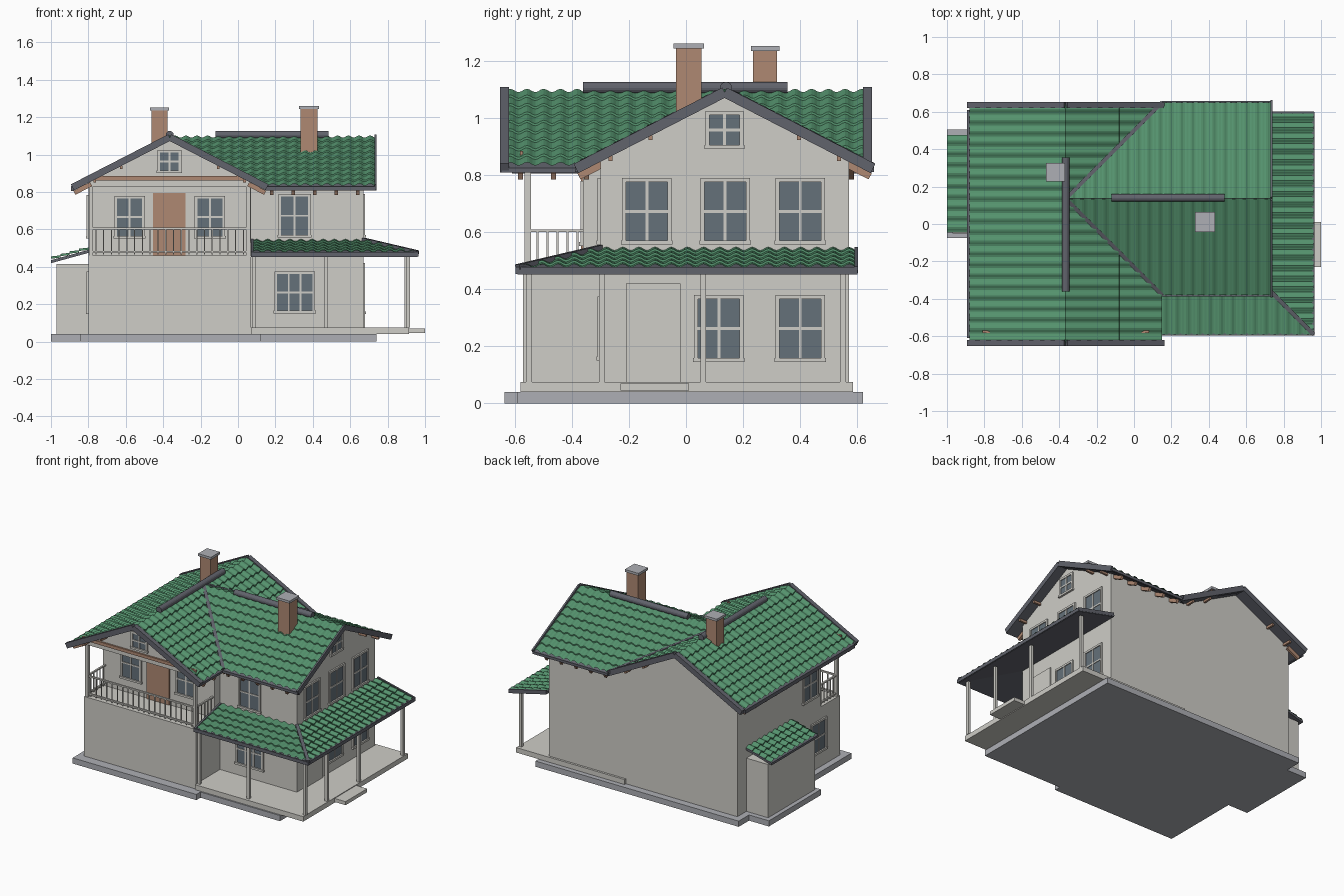
import bpy, bmesh, math
from mathutils import Vector as V, Matrix

cube = bpy.data.objects.get("Cube")
if cube:
    bpy.data.objects.remove(cube, do_unlink=True)


def material(name, *rgb):
    m = bpy.data.materials.new(name)
    m.use_nodes = True
    m.diffuse_color = (*rgb, 1)
    m.node_tree.nodes["Principled BSDF"].inputs["Base Color"].default_value = (*rgb, 1)
    return m


WALL = material("warm white plaster", .62, .61, .57)
GREEN = material("green roof", .09, .29, .155)
TRIM = material("dark grey metal", .12, .125, .15)
BROWN = material("brown wood", .43, .25, .17)
GLASS = material("window glass", .13, .165, .195)
STONE = material("grey stone", .42, .43, .46)


def finish(bm, name, *mats):
    bmesh.ops.recalc_face_normals(bm, faces=bm.faces)
    me = bpy.data.meshes.new(name)
    bm.to_mesh(me)
    bm.free()
    for m in mats:
        me.materials.append(m)
    ob = bpy.data.objects.new(name, me)
    bpy.context.collection.objects.link(ob)
    return ob


def add_box(bm, lo, hi, index=0):
    lo, hi = V(lo), V(hi)
    mat = Matrix.Translation((lo + hi) / 2) @ Matrix.Diagonal((*(hi - lo), 1))
    for v in bmesh.ops.create_cube(bm, size=1, matrix=mat)["verts"]:
        for f in v.link_faces:
            f.material_index = index


def box(name, mat, lo, hi):
    bm = bmesh.new()
    add_box(bm, lo, hi)
    return finish(bm, name, mat)


def beam(name, mat, p, q, w, h):
    p, q = V(p), V(q)
    bm = bmesh.new()
    rot = (q - p).to_track_quat('X', 'Z').to_matrix().to_4x4()
    bmesh.ops.create_cube(bm, size=1, matrix=Matrix.Translation((p + q) / 2) @ rot
                          @ Matrix.Diagonal(((q - p).length, w, h, 1)))
    return finish(bm, name, mat)


# Shared roof measures: ridge height, slope, half spans, ridge lines
R, S, HALF, EAVE = 1.09, .515, .435, .515
AX, BY = -.365, .135
LOW, FLOOR = .04, .46


def gable_wall(name, axis, c, lo, hi, z0):
    top = R - .016
    side = top - S * HALF
    prof = [(c - HALF, z0), (c + HALF, z0), (c + HALF, side), (c, top), (c - HALF, side)]
    bm = bmesh.new()
    f = bm.faces.new([bm.verts.new((u, lo, z) if axis == 'y' else (lo, u, z)) for u, z in prof])
    ext = bmesh.ops.extrude_face_region(bm, geom=[f])["geom"]
    move = V((0, hi - lo, 0)) if axis == 'y' else V((hi - lo, 0, 0))
    bmesh.ops.translate(bm, vec=move, verts=[v for v in ext if isinstance(v, bmesh.types.BMVert)])
    return finish(bm, name, WALL)


def roof(name, corner, along, length, inward, run, rise, cuts=()):
    """Ribbed tile sheet on a flat deck; corner is an eave end, cuts are (point, outward normal)."""
    corner, along, inward = V(corner), V(along), V(inward)
    ribs = round(length / .058) * 6
    courses = max(3, round(run / .055))
    tile_rows = [(k + e * .999, .008 * (1 - e)) for k in range(courses) for e in (0, 1)]
    for part, cols, rows in (("tiles", ribs, tile_rows), ("deck", 1, [(0, 0), (courses, 0)])):
        bm = bmesh.new()
        grid = []
        for t, lift in rows:
            t /= courses
            line = []
            for i in range(cols + 1):
                wave = .006 * (1 - math.cos(i * math.tau / 6)) if part == "tiles" else 0
                p = corner + along * (length * i / cols) + inward * (run * t)
                line.append(bm.verts.new(p + V((0, 0, rise * t + wave + lift))))
            grid.append(line)
        for a, b in zip(grid, grid[1:]):
            for i in range(cols):
                bm.faces.new((a[i], a[i + 1], b[i + 1], b[i]))
        for co, no in cuts:
            bmesh.ops.bisect_plane(bm, geom=bm.verts[:] + bm.edges[:] + bm.faces[:],
                                   plane_co=co, plane_no=no, clear_outer=True)
        if part == "deck":
            ext = bmesh.ops.extrude_face_region(bm, geom=bm.faces[:])["geom"]
            bmesh.ops.translate(bm, vec=(0, 0, -.016),
                                verts=[v for v in ext if isinstance(v, bmesh.types.BMVert)])
        finish(bm, name + "_" + part, GREEN if part == "tiles" else TRIM)


def window(name, facing, plane, u, z0, z1, w, cols=2):
    """facing is 'front', 'right' or 'left'; plane is the wall coordinate; u the centre."""
    bm = bmesh.new()

    def plate(u0, u1, a, b, depth, index):
        if facing == 'front':
            add_box(bm, (u0, plane - depth, a), (u1, plane + .002, b), index)
        else:
            s = 1 if facing == 'right' else -1
            x = sorted((plane - s * .002, plane + s * depth))
            add_box(bm, (x[0], u0, a), (x[1], u1, b), index)

    l, r, e = u - w / 2, u + w / 2, .014
    plate(l, r, z0, z1, .004, 1)
    for s in (l - e, r):
        plate(s, s + e, z0, z1, .01, 0)
    plate(l - e, r + e, z1, z1 + e, .01, 0)
    plate(l - e - .004, r + e + .004, z0 - e, z0, .014, 0)
    for i in range(1, cols):
        m = l + w * i / cols
        plate(m - .005, m + .005, z0, z1, .008, 0)
    m = (z0 + z1) / 2
    plate(l, r, m - .005, m + .005, .008, 0)
    finish(bm, name, WALL, GLASS)


# Plinth, porch floor and step
box("plinth_main", STONE, (-.845, -.635, 0), (.12, .62, LOW))
box("plinth_right", STONE, (.12, -.59, 0), (.74, .62, LOW))
box("plinth_annex", STONE, (-1, -.075, 0), (-.845, .505, LOW))
box("porch_floor", WALL, (.07, -.58, LOW), (.915, .585, .075))
box("porch_step", WALL, (.915, -.23, .045), (1, .01, .07))

# Walls
box("lower_wall_left_wing", WALL, (-.8, -.57, LOW), (.07, .57, FLOOR))
box("lower_wall_right_wing", WALL, (0, -.3, LOW), (.67, .57, FLOOR))
gable_wall("upper_wall_left_wing", 'y', AX, -.36, .57, FLOOR)
gable_wall("balcony_gable", 'y', AX, -.57, -.36, .83)
gable_wall("upper_wall_right_wing", 'x', BY, AX, .67, FLOOR)
box("gable_beam", BROWN, (-.81, -.582, .862), (.08, -.57, .884))
box("annex_wall", WALL, (-.97, -.05, LOW), (-.8, .47, .415))

# Main roofs, cut along the valleys
E = R - S * EAVE
LEN = 1.29
mid = (AX, BY, 0)
roof("left_wing_roof_outer", (AX - EAVE, -LEN / 2, E), (0, 1, 0), LEN, (1, 0, 0), EAVE, S * EAVE)
roof("left_wing_roof_front", (AX + EAVE, -LEN / 2, E), (0, 1, 0), LEN, (-1, 0, 0), EAVE, S * EAVE,
     [(mid, (1, 1, 0))])
roof("left_wing_roof_back", (AX + EAVE, -LEN / 2, E), (0, 1, 0), LEN, (-1, 0, 0), EAVE, S * EAVE,
     [(mid, (1, -1, 0))])
END = .735
for side, s in (("front", -1), ("back", 1)):
    roof("right_wing_roof_" + side, (AX, BY + s * EAVE, E), (1, 0, 0), END - AX, (0, -s, 0), EAVE, S * EAVE,
         [(mid, (-1, s, 0))])
    beam("valley_" + side, TRIM, (AX, BY, R + .01), (AX + EAVE, BY + s * EAVE, E + .01), .022, .016)
    beam("right_gable_trim_" + side, TRIM, (END, BY, R), (END, BY + s * (EAVE + .005), E - .002), .012, .036)
    for t, k in (("left", -1), ("right", 1)):
        y = s * (LEN / 2 - .01)
        beam(f"{side}_gable_trim_{t}", TRIM, (AX, y, R + .002), (AX + k * (EAVE + .005), y, E), .032, .036)

# Gutters
box("gutter_left", TRIM, (AX - EAVE - .012, -.61, E - .02), (AX - EAVE + .003, .61, E + .006))
box("gutter_front", TRIM, (.15, BY - EAVE - .008, E - .014), (END, BY - EAVE + .003, E + .004))
box("gutter_back", TRIM, (.15, BY + EAVE - .003, E - .014), (END, BY + EAVE + .008, E + .004))

# Ridge caps
for name, p, q in (("ridge_cap_left", (AX, -.36), (AX, .355)), ("ridge_cap_right", (-.12, .14), (.485, .14))):
    p, q = V((*p, 1.105)), V((*q, 1.105))
    bm = bmesh.new()
    rot = (q - p).to_track_quat('Z', 'Y').to_matrix().to_4x4()
    bmesh.ops.create_cone(bm, cap_ends=True, segments=16, radius1=.021, radius2=.021, depth=(q - p).length,
                          matrix=Matrix.Translation((p + q) / 2) @ rot)
    finish(bm, name, TRIM)


# Rafter tails and purlins under the overhangs
def under(d):
    return R - S * d - .032


for i in range(5):
    x = .18 + i * .115
    for s in (-1, 1):
        beam("rafter_tail", BROWN, (x, BY + s * .42, under(.42)), (x, BY + s * .51, under(.51)), .018, .024)
for i in range(11):
    y = -.58 + i * .116
    for s in (-1, 1):
        if s < 0 or y < -.34:
            beam("rafter_tail", BROWN, (AX + s * .42, y, under(.42)), (AX + s * .51, y, under(.51)), .018, .024)
for d in (-.4, -.26, .26, .4):
    z = under(abs(d))
    box("purlin_right", BROWN, (.66, BY + d - .007, z - .002), (END - .01, BY + d + .007, z + .014))
    for y in (-.6, .595):
        box("purlin_left", BROWN, (AX + d - .007, y - .035, z - .002), (AX + d + .007, y + .035, z + .014))

# Porch roof around the front and right side
PR, PZ, RISE = .29, .468, .068
corner = (.67, -.3, 0)
roof("porch_roof_front", (.07, -.59, PZ), (1, 0, 0), .89, (0, 1, 0), PR, RISE, [(corner, (1, 1, 0))])
roof("porch_roof_right", (.96, -.59, PZ), (0, 1, 0), 1.19, (-1, 0, 0), PR, RISE, [(corner, (-1, -1, 0))])
beam("porch_hip", TRIM, (.67, -.3, PZ + RISE + .01), (.96, -.59, PZ + .01), .022, .018)
box("porch_fascia_front", TRIM, (.07, -.597, .454), (.965, -.585, .478))
box("porch_fascia_right", TRIM, (.953, -.597, .454), (.965, .6, .478))
beam("porch_end_trim", TRIM, (.67, .596, PZ + RISE), (.96, .596, PZ), .012, .024)
beam("porch_left_trim", TRIM, (.076, -.3, PZ + RISE), (.076, -.59, PZ), .012, .024)
for x, y in ((.085, -.55), (.47, -.55), (.91, -.55), (.9, -.295), (.9, .06), (.9, .55)):
    box("porch_post", WALL, (x - .01, y - .01, .075), (x + .01, y + .01, PZ - .008))

# Annex roof
roof("annex_roof", (-1, -.045, .435), (0, 1, 0), .52, (1, 0, 0), .2, .055)

# Balcony posts and railing
for x in (-.785, .055):
    box("balcony_post", WALL, (x - .011, -.565, FLOOR), (x + .011, -.543, .83))
bm = bmesh.new()
for z in (.475, .6):
    add_box(bm, (-.79, -.56, z), (.06, -.548, z + .01))
    for x in (-.785, .055):
        add_box(bm, (x - .006, -.555, z), (x + .006, -.36, z + .01))
for i in range(20):
    x = -.76 + i * .0415
    add_box(bm, (x - .003, -.557, .465), (x + .003, -.551, .605))
for i in range(5):
    y = -.52 + i * .035
    for x in (-.785, .055):
        add_box(bm, (x - .003, y - .003, .465), (x + .003, y + .003, .605))
finish(bm, "balcony_railing", WALL)

# Doors
box("balcony_door", BROWN, (-.455, -.368, FLOOR), (-.28, -.358, .795))
box("porch_door", WALL, (.66, -.21, .075), (.678, -.02, .42))

# Windows
for x in (-.58, -.15):
    window("balcony_window", 'front', -.36, x, .565, .765, .135)
window("front_attic_window", 'front', -.57, -.367, .915, 1.01, .1)
window("front_upper_window", 'front', -.3, .303, .57, .775, .145)
window("front_lower_window", 'front', -.3, .303, .165, .36, .19, 3)
for y in (-.137, .137, .4):
    window("right_upper_window", 'right', .67, y, .57, .775, .145)
for y in (.115, .4):
    window("right_lower_window", 'right', .67, y, .16, .365, .145)
window("right_attic_window", 'right', .67, BY, .905, 1.01, .105)
window("left_upper_window", 'left', -.8, -.24, .565, .77, .145)
window("left_lower_window", 'left', -.8, -.33, .16, .36, .145)

# Chimneys
for x, y, r, top in ((.38, .01, .045, 1.243), (-.42, .277, .042, 1.234)):
    box("chimney", BROWN, (x - r, y - r, .95), (x + r, y + r, top))
    box("chimney_cap", STONE, (x - r - .008, y - r - .008, top), (x + r + .008, y + r + .008, top + .017))
